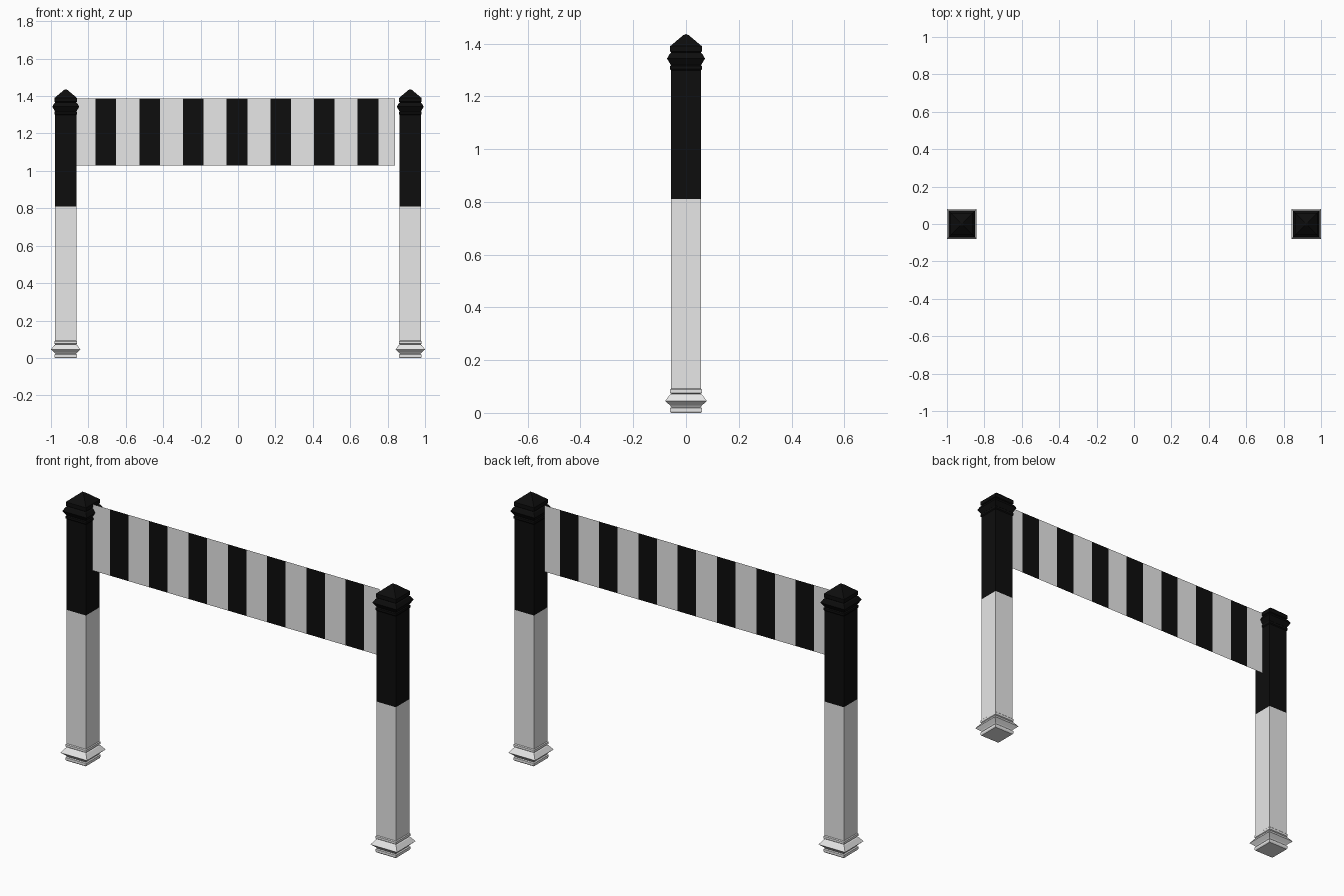
import bpy, bmesh

if "Cube" in bpy.data.objects:
    bpy.data.objects.remove(bpy.data.objects["Cube"])


def material(name, value):
    m = bpy.data.materials.new(name)
    m.diffuse_color = (value, value, value, 1)
    m.use_nodes = True
    m.node_tree.nodes["Principled BSDF"].inputs["Base Color"].default_value = m.diffuse_color
    return m


WHITE = material("white_paint", 0.8)
BLACK = material("black_paint", 0.004)


def finish(bm, name):
    me = bpy.data.meshes.new(name)
    bm.to_mesh(me)
    bm.free()
    me.materials.append(WHITE)
    me.materials.append(BLACK)
    ob = bpy.data.objects.new(name, me)
    bpy.context.collection.objects.link(ob)
    return ob


# Square post: (half width, height) profile with moulded foot and pointed cap
PAINT_LINE = 0.81
PROFILE = [
    (0.057, 0.0), (0.061, 0.006), (0.061, 0.018), (0.055, 0.021),
    (0.060, 0.028), (0.079, 0.045), (0.061, 0.069), (0.055, 0.072),
    (0.061, 0.076), (0.061, 0.088), (0.057, 0.092),
    (0.057, PAINT_LINE), (0.057, 1.298),
    (0.061, 1.303), (0.061, 1.314), (0.057, 1.318),
    (0.072, 1.343), (0.061, 1.362), (0.055, 1.366), (0.060, 1.370),
    (0.060, 1.390), (0.010, 1.432),
]


def post(name, x):
    bm = bmesh.new()
    rings = [[bm.verts.new((x + sx * r, sy * r, z))
              for sx, sy in ((-1, -1), (1, -1), (1, 1), (-1, 1))]
             for r, z in PROFILE]
    for a, b in zip(rings, rings[1:]):
        for i in range(4):
            j = (i + 1) % 4
            bm.faces.new((a[i], a[j], b[j], b[i]))
    bm.faces.new(rings[0][::-1])
    tip = bm.verts.new((x, 0, 1.436))
    for i in range(4):
        bm.faces.new((rings[-1][i], rings[-1][(i + 1) % 4], tip))
    # Black above the paint line, white below
    for f in bm.faces:
        f.material_index = int(f.calc_center_median().z > PAINT_LINE)
    finish(bm, name)


post("left_post", -0.921)
post("right_post", 0.921)

# Thin striped banner, hung from the left post and just short of the right one
edges = [-0.866]
for i in range(7):
    start = -0.761 + i * 0.2335
    edges += [start, start + 0.110]
edges.append(0.84)

bm = bmesh.new()
columns = [(bm.verts.new((x, 0, 1.03)), bm.verts.new((x, 0, 1.386))) for x in edges]
for i, (a, b) in enumerate(zip(columns, columns[1:])):
    f = bm.faces.new((a[0], b[0], b[1], a[1]))
    f.material_index = i % 2
finish(bm, "striped_banner")
